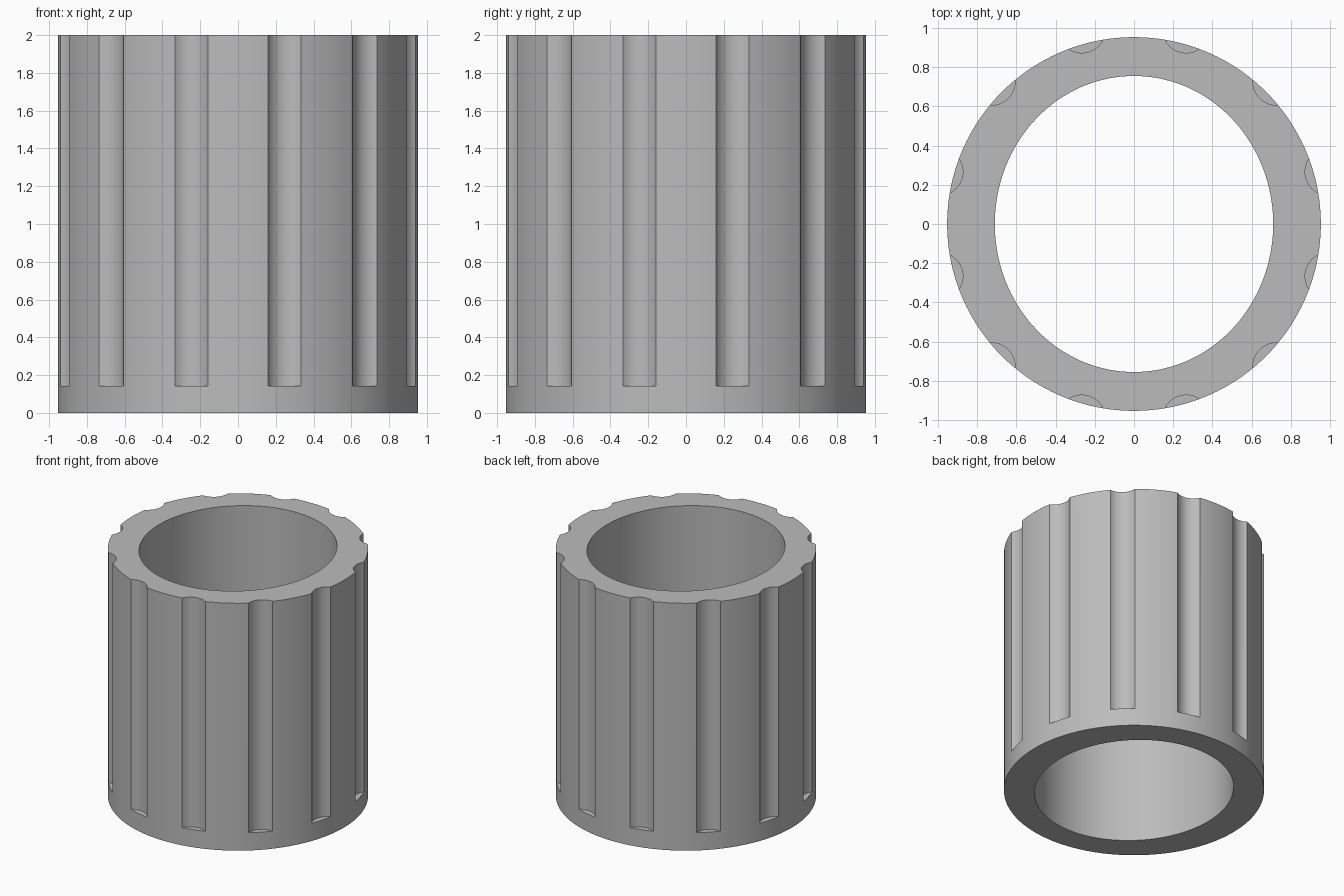
import bpy
import bmesh
from math import asin, sqrt, sin, cos, pi, radians
from mathutils import Matrix, Vector

cube = bpy.data.objects.get("Cube")
if cube:
    bpy.data.objects.remove(cube)

# Main sizes
HEIGHT, FLOOR = 2.0, 0.143
OUTER = 0.953
BORE_X, BORE_Y = 0.71, 0.755
FLUTES = 12
FLUTE_R, HALF_CHORD = 0.12, 0.0905
ARC_STEPS, LAND_STEPS = 16, 10

half_angle = asin(HALF_CHORD / OUTER)
half_arc = asin(HALF_CHORD / FLUTE_R)
flute_dist = sqrt(OUTER**2 - HALF_CHORD**2) + sqrt(FLUTE_R**2 - HALF_CHORD**2)
pitch = 2 * pi / FLUTES

# Matching outlines: plain circle and fluted circle
plain, fluted = [], []
for k in range(FLUTES):
    turn = Matrix.Rotation((k + 0.5) * pitch, 2)
    for i in range(ARC_STEPS + 1):
        t = 2 * i / ARC_STEPS - 1
        groove = Vector((flute_dist - FLUTE_R * cos(t * half_arc),
                         FLUTE_R * sin(t * half_arc)))
        a = t * half_angle
        rim = Vector((OUTER * cos(a), OUTER * sin(a)))
        plain.append(turn @ rim)
        fluted.append(turn @ (rim if abs(t) == 1 else groove))
    for i in range(1, LAND_STEPS):
        a = half_angle + (pitch - 2 * half_angle) * i / LAND_STEPS
        p = turn @ Vector((OUTER * cos(a), OUTER * sin(a)))
        plain.append(p)
        fluted.append(p)
bore = [Vector((p.x * BORE_X, p.y * BORE_Y)) / OUTER for p in plain]

# Stack the outlines into one closed sleeve
bm = bmesh.new()
levels = [(bore, 0), (plain, 0), (plain, FLOOR), (fluted, FLOOR),
          (fluted, HEIGHT), (bore, HEIGHT)]
rings = [[bm.verts.new((p.x, p.y, z)) for p in outline] for outline, z in levels]
count = len(plain)
for r, lower in enumerate(rings):
    upper = rings[(r + 1) % len(rings)]
    for i in range(count):
        j = (i + 1) % count
        bm.faces.new((lower[i], lower[j], upper[j], upper[i]))
bmesh.ops.remove_doubles(bm, verts=bm.verts, dist=0.0001)
bmesh.ops.recalc_face_normals(bm, faces=bm.faces)

mesh = bpy.data.meshes.new("fluted_sleeve")
bm.to_mesh(mesh)
bm.free()
sleeve = bpy.data.objects.new("fluted_sleeve", mesh)
bpy.context.collection.objects.link(sleeve)

# Plain grey finish
grey = bpy.data.materials.new("plain grey")
grey.use_nodes = True
colour = (0.5, 0.5, 0.5, 1)
grey.diffuse_color = colour
grey.node_tree.nodes["Principled BSDF"].inputs["Base Color"].default_value = colour
mesh.materials.append(grey)

# Smooth walls with crisp rims and flute edges
bpy.context.view_layer.objects.active = sleeve
sleeve.select_set(True)
bpy.ops.object.shade_smooth_by_angle(angle=radians(30))
